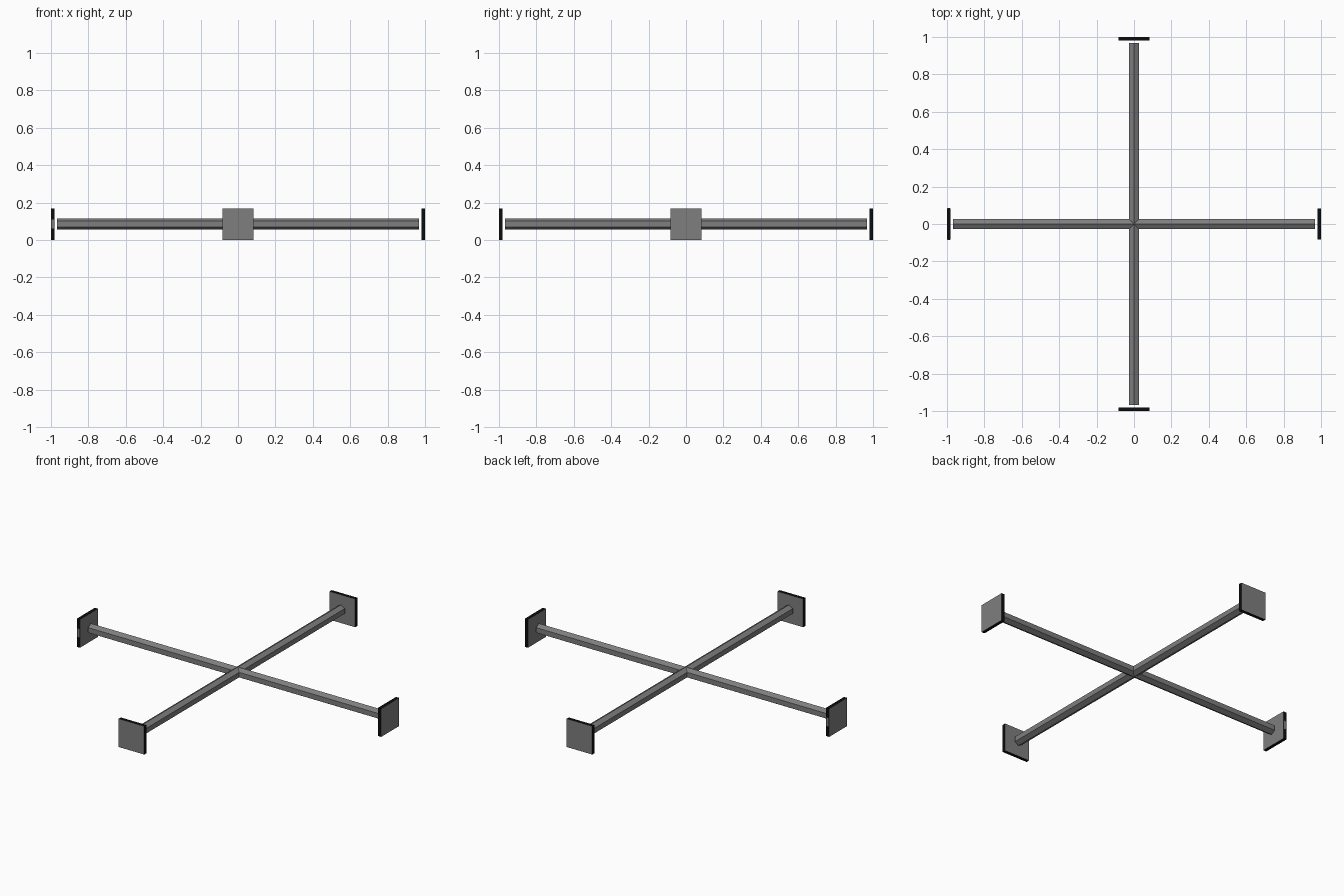
import bpy
from math import pi, cos, sin
from mathutils import Matrix

cube = bpy.data.objects.get("Cube")
if cube:
    bpy.data.objects.remove(cube, do_unlink=True)

MID = 0.086       # height of the bar axis
BAR_END = 0.967
BAR_RADIUS = 0.03
PLATE = 0.168     # plate side
THICK = 0.02


def material(name, colour):
    mat = bpy.data.materials.new(name)
    mat.use_nodes = True
    mat.diffuse_color = colour
    bsdf = mat.node_tree.nodes["Principled BSDF"]
    bsdf.inputs["Base Color"].default_value = colour
    bsdf.inputs["Roughness"].default_value = 0.6
    return mat


grey = material("steel grey", (0.21, 0.21, 0.215, 1))
black = material("rim black", (0.004, 0.004, 0.004, 1))


def finish(name, *mats):
    obj = bpy.context.object
    obj.name = name
    for mat in mats:
        obj.data.materials.append(mat)
    return obj


# Two crossing hexagonal bars, each with a ridge on top
for name, turn in (("cross_bar_side", 0), ("cross_bar_front", pi / 2)):
    bpy.ops.mesh.primitive_cylinder_add(vertices=6, radius=BAR_RADIUS, depth=2 * BAR_END)
    bar = finish(name, grey)
    bar.data.transform(Matrix.Rotation(turn, 4, "Z") @ Matrix.Rotation(pi / 2, 4, "Y")
                       @ Matrix.Rotation(pi / 2, 4, "Z"))
    # Keep a ridge at the top whichever corner the primitive starts from
    if max(v.co.z for v in bar.data.vertices) < BAR_RADIUS * 0.95:
        bar.data.transform(Matrix.Rotation(pi / 6, 4, (cos(turn), sin(turn), 0)))
    bar.location.z = MID

# Square end plates with black rims
names = ("end_plate_left", "end_plate_back", "end_plate_right", "end_plate_front")
for i, name in enumerate(names):
    turn = i * pi / 2
    bpy.ops.mesh.primitive_cube_add(size=1)
    plate = finish(name, grey, black)
    plate.data.transform(Matrix.Diagonal((THICK, PLATE, PLATE, 1)))
    for face in plate.data.polygons:
        face.material_index = 0 if abs(face.normal.x) > 0.5 else 1
    reach = 1 - THICK / 2
    plate.location = (reach * cos(turn), reach * sin(turn), PLATE / 2)
    plate.rotation_euler.z = turn

# Small grey inlays in the side rims of the right plate
for name, side in (("rim_inlay_front", -1), ("rim_inlay_back", 1)):
    bpy.ops.mesh.primitive_cube_add(size=1, location=(THICK / 2 - 1, side * PLATE / 2, MID))
    inlay = finish(name, grey)
    inlay.data.transform(Matrix.Diagonal((THICK * 0.7, 0.002, 0.05, 1)))
